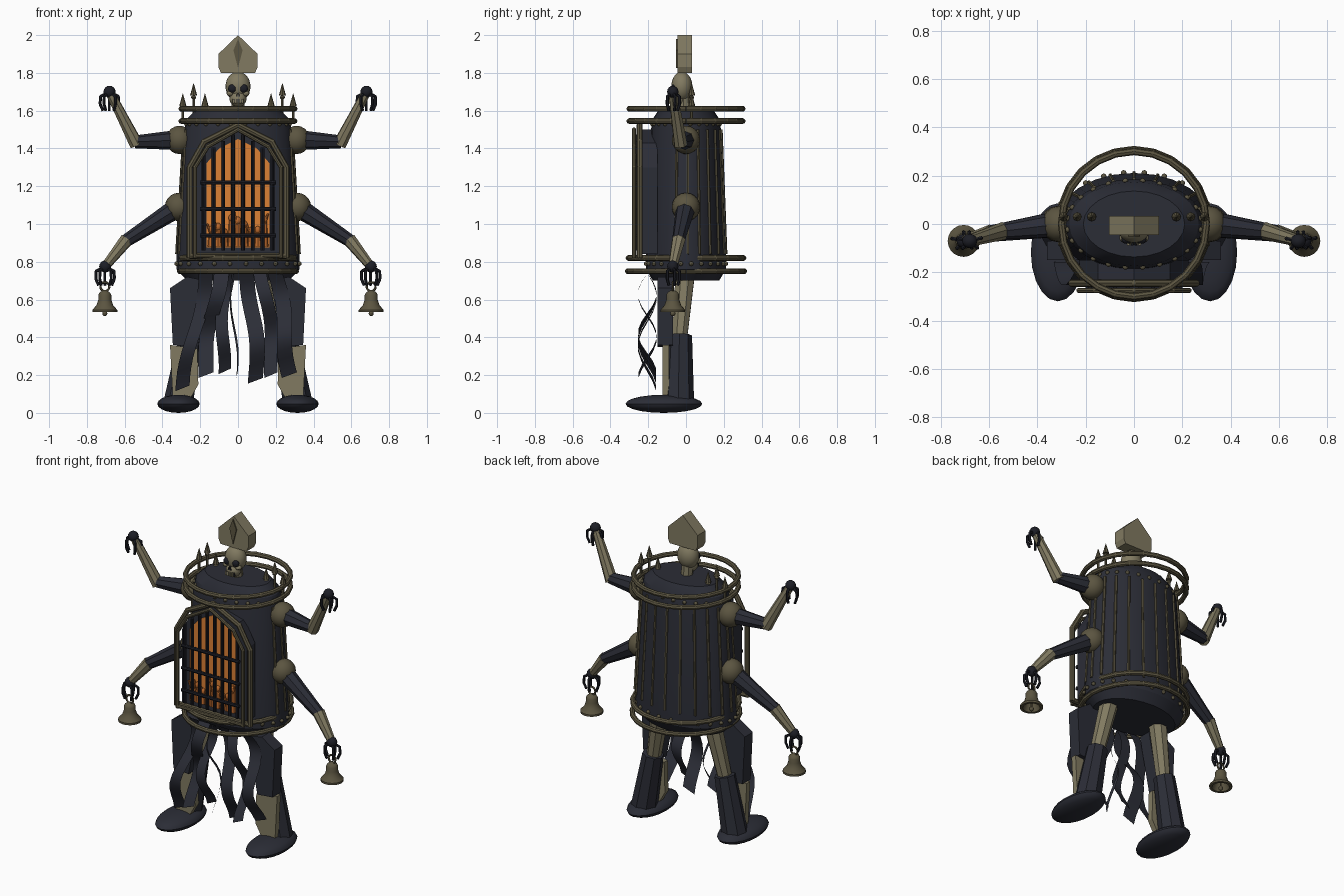
import bpy, bmesh, math, random
from mathutils import Vector, Matrix

cube = bpy.data.objects.get("Cube")
if cube:
    bpy.data.objects.remove(cube)
random.seed(4)


def material(name, r, g, b):
    m = bpy.data.materials.new(name)
    m.use_nodes = True
    m.diffuse_color = (r, g, b, 1)
    m.node_tree.nodes["Principled BSDF"].inputs["Base Color"].default_value = (r, g, b, 1)
    return m


IRON = material("dark iron", .024, .026, .037)
BLACK = material("black iron", .012, .013, .019)
BRASS = material("aged brass", .105, .09, .052)
BONE = material("pale bone", .22, .195, .12)
FIRE = material("fire orange", .72, .22, .035)
EMBER = material("ember orange", .5, .14, .025)


def finish(bm, name, mat, angle=35):
    """Turn a bmesh into a named object with one colour."""
    me = bpy.data.meshes.new(name)
    bmesh.ops.recalc_face_normals(bm, faces=bm.faces)
    bm.to_mesh(me)
    bm.free()
    me.materials.append(mat)
    if angle:
        me.shade_smooth()
        me.set_sharp_from_angle(angle=math.radians(angle))
    ob = bpy.data.objects.new(name, me)
    bpy.context.collection.objects.link(ob)
    return ob


def cone(bm, p, q, r1, r2, seg=8):
    p, q = Vector(p), Vector(q)
    rot = (q - p).to_track_quat('Z', 'Y').to_matrix().to_4x4()
    bmesh.ops.create_cone(bm, cap_ends=True, segments=seg, radius1=r1, radius2=r2,
                          depth=(q - p).length, matrix=Matrix.Translation((p + q) / 2) @ rot)


def tube(bm, pts, r, seg=8):
    for p, q in zip(pts, pts[1:]):
        cone(bm, p, q, r, r, seg)
    for p in pts[1:-1]:
        ball(bm, p, (r, r, r), seg, 6)


def ball(bm, c, size, u=16, v=10):
    bmesh.ops.create_uvsphere(bm, u_segments=u, v_segments=v, radius=1,
                              matrix=Matrix.Translation(c) @ Matrix.Diagonal((*size, 1)))


def lathe(bm, profile, c=(0, 0, 0), squash=1, seg=24):
    rings = [[bm.verts.new((c[0] + r * math.cos(2 * math.pi * i / seg),
                            c[1] + r * squash * math.sin(2 * math.pi * i / seg), c[2] + z))
              for i in range(seg)] for r, z in profile]
    for a, b in zip(rings, rings[1:]):
        for i in range(seg):
            j = (i + 1) % seg
            bm.faces.new((a[i], a[j], b[j], b[i]))
    bm.faces.new(rings[0])
    bm.faces.new(rings[-1])


def slab(bm, outline, y0, y1):
    """Extrude an x-z outline between two depths."""
    a = [bm.verts.new((x, y0, z)) for x, z in outline]
    b = [bm.verts.new((x, y1, z)) for x, z in outline]
    bm.faces.new(a)
    bm.faces.new(b)
    for i in range(len(a)):
        j = (i + 1) % len(a)
        bm.faces.new((a[i], a[j], b[j], b[i]))


def mirrored(half):
    return half + [(-x, z) for x, z in reversed(half) if x]


# Boiler-like oval body
SQ = .65
bm = bmesh.new()
lathe(bm, [(.27, .7), (.325, .76), (.325, .83), (.285, 1.5), (.268, 1.56), (.21, 1.615)], squash=SQ)
finish(bm, "body", IRON, 25)


def on_body(a, r, z):
    return (r * math.cos(a), r * SQ * math.sin(a), z)


# Hoops, back ribs and rivets
for i, (z, r) in enumerate([(.75, .308), (.82, .305), (1.545, .3), (1.61, .3)]):
    bm = bmesh.new()
    pts = [(r * math.cos(k * math.pi / 12), r * math.sin(k * math.pi / 12), z) for k in range(25)]
    tube(bm, pts, .015)
    finish(bm, f"hoop_{i + 1}", BRASS)
bm = bmesh.new()
for k in range(13):
    a = math.radians(-15 + k * 17.5)
    cone(bm, on_body(a, .325, .84), on_body(a, .286, 1.5), .008, .008, 6)
finish(bm, "body_ribs", BRASS)
bm = bmesh.new()
for k in range(24):
    a = (k + .5) * math.pi / 12
    ball(bm, on_body(a, .328, .79), (.012,) * 3, 8, 6)
    ball(bm, on_body(a, .276, 1.53), (.012,) * 3, 8, 6)
finish(bm, "rivets", BRASS)

# Spiked finials along the crown
bm = bmesh.new()
for s in (-1, 1):
    for x, top in ((.175, 1.69), (.235, 1.745), (.292, 1.69)):
        p = Vector((s * x, .03, 0))
        up = Vector((0, 0, 1))
        cone(bm, p + up * 1.55, p + up * (top - .06), .008, .008, 6)
        cone(bm, p + up * (top - .065), p + up * top, .019, .001)
        ball(bm, p + up * (top - .075), (.014, .014, .01), 8, 6)
finish(bm, "crown_spikes", BRASS)

# Furnace gate: backing, fire, souls, bars and arched frames
bm = bmesh.new()
slab(bm, mirrored([(-.225, .84), (-.225, 1.3), (-.15, 1.43), (0, 1.5)]), -.234, -.15)
finish(bm, "furnace_back", IRON, 0)
bm = bmesh.new()
slab(bm, mirrored([(-.168, .875), (-.168, 1.32), (-.1, 1.4), (0, 1.45)]), -.241, -.233)
finish(bm, "fire_glow", FIRE, 0)
bm = bmesh.new()
for k in range(9):
    x, h = -.14 + k * .035, random.uniform(.95, 1.04)
    cone(bm, (x, -.245, .88), (x, -.245, h), .021, .012)
    ball(bm, (x, -.25, h), (.016, .014, .02), 10, 8)
    cone(bm, (x, -.25, h - .035), (x + random.uniform(-.03, .03), -.258, h + .03), .007, .006, 6)
finish(bm, "burning_figures", EMBER)
bm = bmesh.new()
for k in range(8):
    x = -.182 + k * .052
    cone(bm, (x, -.268, .86), (x, -.268, 1.49 - .65 * abs(x)), .01, .01)
for z in (.94, 1.08, 1.22):
    cone(bm, (-.2, -.272, z), (.2, -.272, z), .011, .011)
finish(bm, "gate_bars", BLACK)
for name, w, y, top, r in (("outer_arch", .256, -.245, 1.525, .016), ("inner_arch", .228, -.275, 1.5, .011)):
    bm = bmesh.new()
    arch = mirrored([(-w, .82), (-w, 1.3), (-.7 * w, top - .09), (0, top)])
    tube(bm, [(x, y, z) for x, z in arch], r)
    cone(bm, (-w, y, .83), (w, y, .83), r, r)
    finish(bm, name, BRASS)

# Skull with sockets, teeth and tall pointed hat
bm = bmesh.new()
ball(bm, (0, -.022, 1.728), (.066, .056, .078), 20, 14)
ball(bm, (0, -.045, 1.662), (.045, .042, .042))
cone(bm, (0, -.01, 1.59), (0, -.015, 1.68), .035, .035)
for s in (-1, 1):
    ball(bm, (s * .043, -.055, 1.69), (.018, .022, .014), 10, 8)
finish(bm, "skull", BONE)
bm = bmesh.new()
for s in (-1, 1):
    ball(bm, (s * .03, -.066, 1.717), (.023, .016, .022), 12, 8)
    slab(bm, [(s * .002, 1.675), (s * .012, 1.675), (s * .003, 1.695)], -.088, -.06)
slab(bm, [(-.03, 1.642), (.03, 1.642), (.03, 1.662), (-.03, 1.662)], -.087, -.05)
finish(bm, "skull_hollows", BLACK, 0)
bm = bmesh.new()
for k in range(6):
    x = -.025 + k * .01
    slab(bm, [(x - .0035, 1.638), (x + .0035, 1.638), (x + .0035, 1.663), (x - .0035, 1.663)], -.09, -.06)
finish(bm, "teeth", BONE, 0)
bm = bmesh.new()
slab(bm, mirrored([(-.09, 1.8), (-.104, 1.83), (-.104, 1.9), (0, 2)]), -.045, .033)
finish(bm, "pointed_hat", BONE, 0)
bm = bmesh.new()
slab(bm, mirrored([(0, 1.825), (-.024, 1.92), (0, 1.98)]), -.052, -.044)
finish(bm, "hat_emblem", BRASS, 0)


def hand(name, c):
    """Round palm with four drooping fingers and a thumb."""
    bm = bmesh.new()
    ball(bm, c, (.032, .03, .032), 12, 8)
    c = Vector(c)
    for k in range(5):
        a = math.radians(k * 72 + 20)
        d = Vector((math.cos(a), .7 * math.sin(a), 0))
        tube(bm, [c, c + d * .05 - Vector((0, 0, .025)), c + d * .052 - Vector((0, 0, .065)),
                  c + d * .036 - Vector((0, 0, .1))], .008, 6)
    finish(bm, name, BLACK)


ARMS = {"upper": ((.31, 0, 1.445), (.545, -.03, 1.435), (.68, -.07, 1.7)),
        "lower": ((.315, 0, 1.09), (.595, -.04, .91), (.703, -.07, .775))}
for side, s in (("left", 1), ("right", -1)):
    # Two arms on each side
    for level, joints in ARMS.items():
        sh, el, wr = [Vector((s * x, y, z)) for x, y, z in joints]
        bm = bmesh.new()
        ball(bm, sh, (.072, .075, .075))
        finish(bm, f"{side}_{level}_shoulder", BRASS)
        bm = bmesh.new()
        cone(bm, sh, el, .054, .034)
        finish(bm, f"{side}_{level}_arm", IRON, 0)
        bm = bmesh.new()
        cone(bm, el - (wr - el) * .06, wr, .037, .024)
        finish(bm, f"{side}_{level}_forearm", BONE, 0)
        hand(f"{side}_{level}_hand", wr)

    # Hand bell on a ring
    c = (s * .705, -.07, 0)
    bm = bmesh.new()
    ring = [(c[0] + .024 * math.cos(k * math.pi / 6), c[1], .668 + .024 * math.sin(k * math.pi / 6))
            for k in range(13)]
    tube(bm, ring, .006, 6)
    lathe(bm, [(.012, .648), (.028, .637), (.034, .625), (.034, .6), (.044, .57), (.066, .545),
               (.066, .533), (.05, .533), (.03, .59)], c, seg=20)
    cone(bm, (c[0], c[1], .6), (c[0], c[1], .53), .005, .005, 6)
    ball(bm, (c[0], c[1], .526), (.014,) * 3, 10, 8)
    finish(bm, f"{side}_bell", BRASS)

    # Leg, armour and foot
    bm = bmesh.new()
    cone(bm, (s * .18, -.005, .73), (s * .25, -.035, .38), .055, .042)
    finish(bm, f"{side}_thigh", BONE, 0)
    bm = bmesh.new()
    cone(bm, (s * .25, -.03, .41), (s * .315, -.035, .06), .062, .078)
    finish(bm, f"{side}_greave", IRON, 0)
    bm = bmesh.new()
    slab(bm, [(s * x, z) for x, z in ((.17, .7), (.27, .72), (.36, .66), (.345, .36), (.24, .35))], -.15, -.07)
    finish(bm, f"{side}_thigh_plate", IRON, 0)
    bm = bmesh.new()
    slab(bm, [(s * x, z) for x, z in ((.215, .34), (.36, .36), (.345, .08), (.25, .08), (.21, .15))], -.125, -.09)
    finish(bm, f"{side}_shin_plate", BONE, 0)
    bm = bmesh.new()
    ball(bm, (s * .315, -.117, .048), (.112, .203, .048), 20, 10)
    finish(bm, f"{side}_foot", IRON)

# Tattered cloth strips: top x, bottom x, bottom z, width
STRIPS = [(-.17, -.29, .13, .075), (-.1, -.18, .2, .08), (-.06, -.085, .22, .065), (-.03, -.012, .2, .008),
          (.06, .1, .17, .08), (.13, .19, .2, .07), (.2, .28, .2, .08)]
for n, (xt, xb, zb, w) in enumerate(STRIPS):
    bm = bmesh.new()
    rows = []
    for k in range(13):
        t = k / 12
        x, z = xt + (xb - xt) * t + .015 * math.sin(t * 6 + n), .74 + (zb - .74) * t
        y = -.205 + (-1) ** n * .05 * math.sin(t * 7.5)
        rows.append([bm.verts.new((x + e * w / 2, y, z + e * .015 * t)) for e in (-1, 1)])
    for a, b in zip(rows, rows[1:]):
        bm.faces.new((a[0], a[1], b[1], b[0]))
    finish(bm, f"cloth_strip_{n + 1}", IRON, 60)
